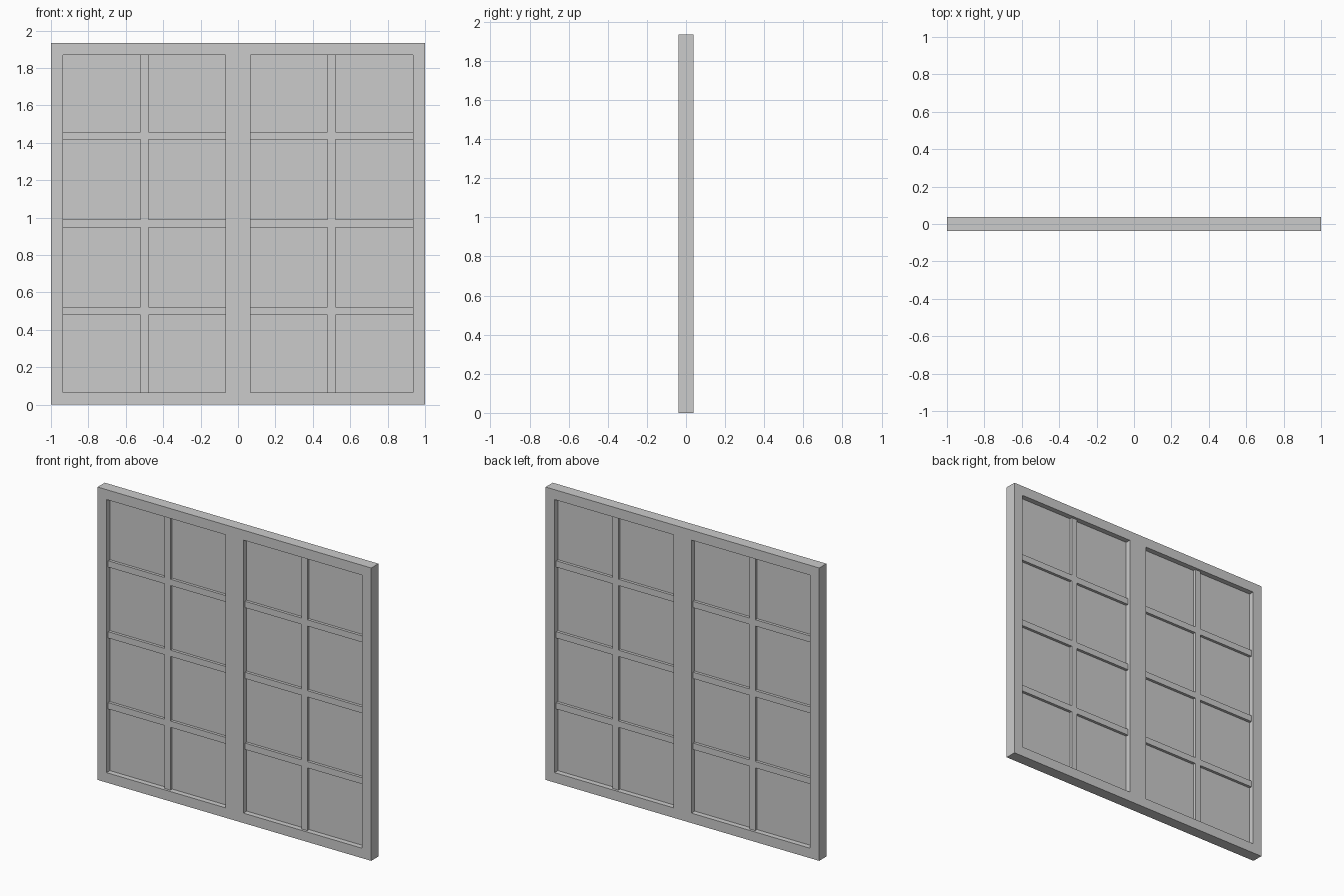
import bpy
import bmesh

if "Cube" in bpy.data.objects:
    bpy.data.objects.remove(bpy.data.objects["Cube"])

WIDTH, HEIGHT = 2.0, 1.935
FRAME = 0.0655            # frame rail width
FRAME_DEPTH = 0.075
BAR = 0.042               # glazing bar width and depth
PANE_DEPTH = 0.005


def lattice(name, xs, zs, depth, solid):
    """Flat slab of grid cells; only cells where solid(i, j) is true are kept."""
    bm = bmesh.new()
    grid = [[bm.verts.new((x, -depth / 2, z)) for z in zs] for x in xs]
    for i in range(len(xs) - 1):
        for j in range(len(zs) - 1):
            if solid(i, j):
                bm.faces.new((grid[i][j], grid[i + 1][j],
                              grid[i + 1][j + 1], grid[i][j + 1]))
    bmesh.ops.delete(bm, geom=[v for v in bm.verts if not v.link_faces],
                     context='VERTS')
    # Give the sheet its thickness
    ret = bmesh.ops.extrude_face_region(bm, geom=bm.faces[:],
                                        use_keep_orig=True)
    moved = [g for g in ret["geom"] if isinstance(g, bmesh.types.BMVert)]
    bmesh.ops.translate(bm, verts=moved, vec=(0, depth, 0))
    bmesh.ops.recalc_face_normals(bm, faces=bm.faces[:])
    mesh = bpy.data.meshes.new(name)
    bm.to_mesh(mesh)
    bm.free()
    obj = bpy.data.objects.new(name, mesh)
    bpy.context.collection.objects.link(obj)
    return obj


half = WIDTH / 2
bottom, top = FRAME, HEIGHT - FRAME

# Outer frame with a double-width centre post and two openings
lattice("window_frame",
        [-half, -half + FRAME, -FRAME, FRAME, half - FRAME, half],
        [0, bottom, top, HEIGHT], FRAME_DEPTH,
        lambda i, j: not (i in (1, 3) and j == 1))

for side, cx in (("left", -half / 2), ("right", half / 2)):
    x0, x1 = cx - half / 2 + FRAME, cx + half / 2 - FRAME

    # Crossing glazing bars, set back from the frame face
    zs = [bottom]
    for z in (0.501, HEIGHT / 2 + 0.002, 1.438):
        zs += [z - BAR / 2, z + BAR / 2]
    zs.append(top)
    lattice(side + "_glazing_bars",
            [x0, cx - BAR / 2, cx + BAR / 2, x1], zs, BAR,
            lambda i, j: i == 1 or j % 2 == 1)

    # Thin pane in the middle of the opening
    lattice(side + "_pane", [x0, x1], [bottom, top], PANE_DEPTH,
            lambda i, j: True)
